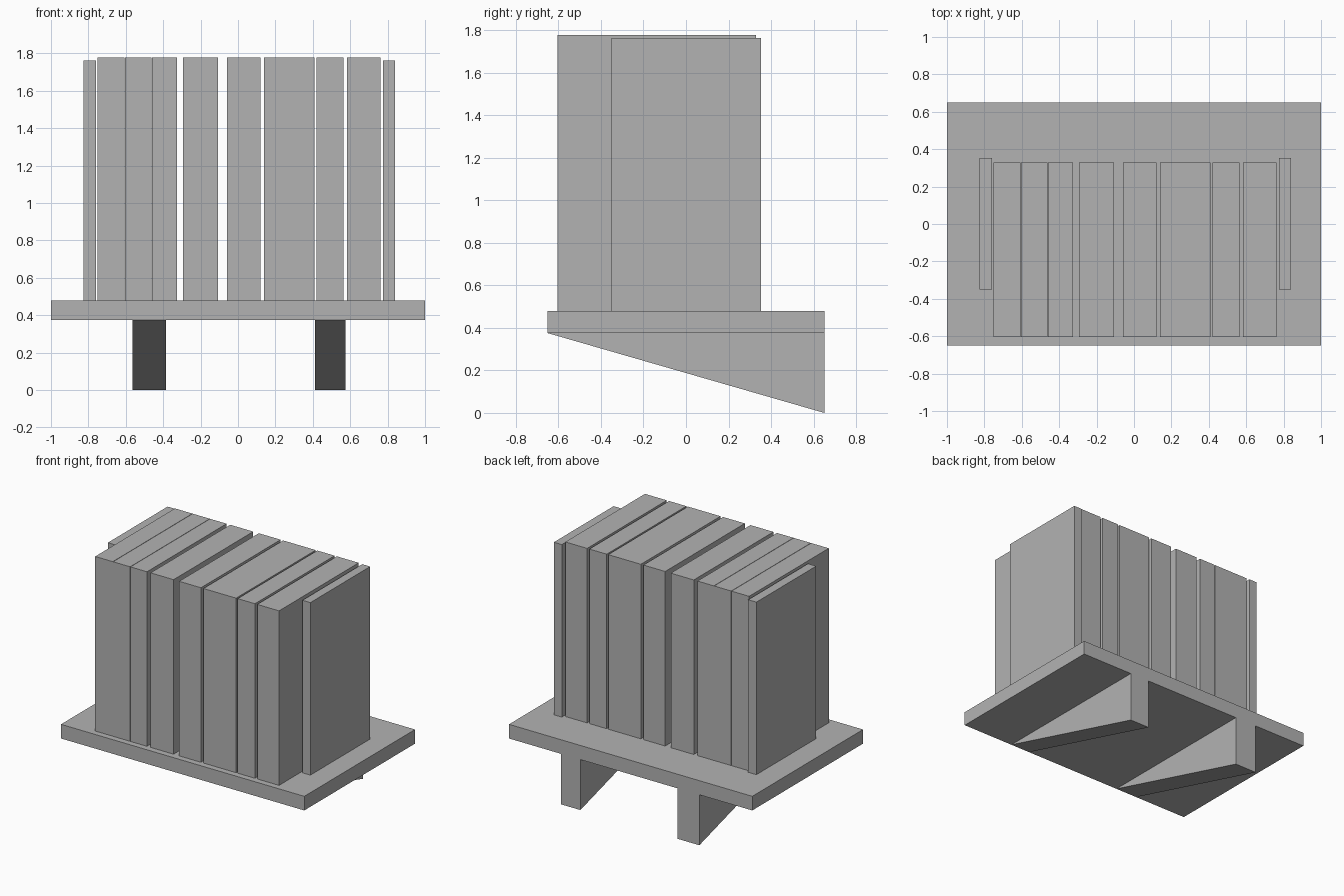
import bpy
import bmesh

cube = bpy.data.objects.get("Cube")
if cube:
    bpy.data.objects.remove(cube, do_unlink=True)

# One flat grey for every part
GREY = (0.45, 0.45, 0.45, 1.0)
grey = bpy.data.materials.new("plain grey")
grey.use_nodes = True
grey.diffuse_color = GREY
grey.node_tree.nodes["Principled BSDF"].inputs["Base Color"].default_value = GREY


def extrude_x(name, x0, x1, profile):
    """Solid made by sweeping a (y, z) profile from x0 to x1."""
    bm = bmesh.new()
    face = bm.faces.new([bm.verts.new((x0, y, z)) for y, z in profile])
    swept = bmesh.ops.extrude_face_region(bm, geom=[face])["geom"]
    moved = [v for v in swept if isinstance(v, bmesh.types.BMVert)]
    bmesh.ops.translate(bm, verts=moved, vec=(x1 - x0, 0, 0))
    bmesh.ops.recalc_face_normals(bm, faces=bm.faces)
    mesh = bpy.data.meshes.new(name)
    bm.to_mesh(mesh)
    bm.free()
    mesh.materials.append(grey)
    obj = bpy.data.objects.new(name, mesh)
    bpy.context.collection.objects.link(obj)
    return obj


def box(name, x0, x1, y0, y1, z0, z1):
    return extrude_x(name, x0, x1, [(y0, z0), (y1, z0), (y1, z1), (y0, z1)])


DEPTH = 0.65          # half depth of the shelf
UNDER, TOP = 0.375, 0.48

# Shelf board
box("shelf", -1, 1, -DEPTH, DEPTH, UNDER, TOP)

# Wedge brackets, tallest at the back
for name, x0, x1 in (("right_bracket", -0.565, -0.385),
                     ("left_bracket", 0.413, 0.574)):
    extrude_x(name, x0, x1, [(-DEPTH, UNDER), (DEPTH, 0), (DEPTH, UNDER)])

# Row of upright books
books = [(-0.75, -0.606), (-0.603, -0.463), (-0.46, -0.325), (-0.295, -0.106),
         (-0.06, 0.119), (0.14, 0.408), (0.421, 0.563), (0.582, 0.761)]
for i, (x0, x1) in enumerate(books):
    box(f"book_{i + 1}", x0, x1, -0.605, 0.33, TOP, 1.777)

# Thin bookends set further back
for name, x0, x1 in (("right_bookend", -0.825, -0.758),
                     ("left_bookend", 0.775, 0.84)):
    box(name, x0, x1, -0.35, 0.352, TOP, 1.762)
